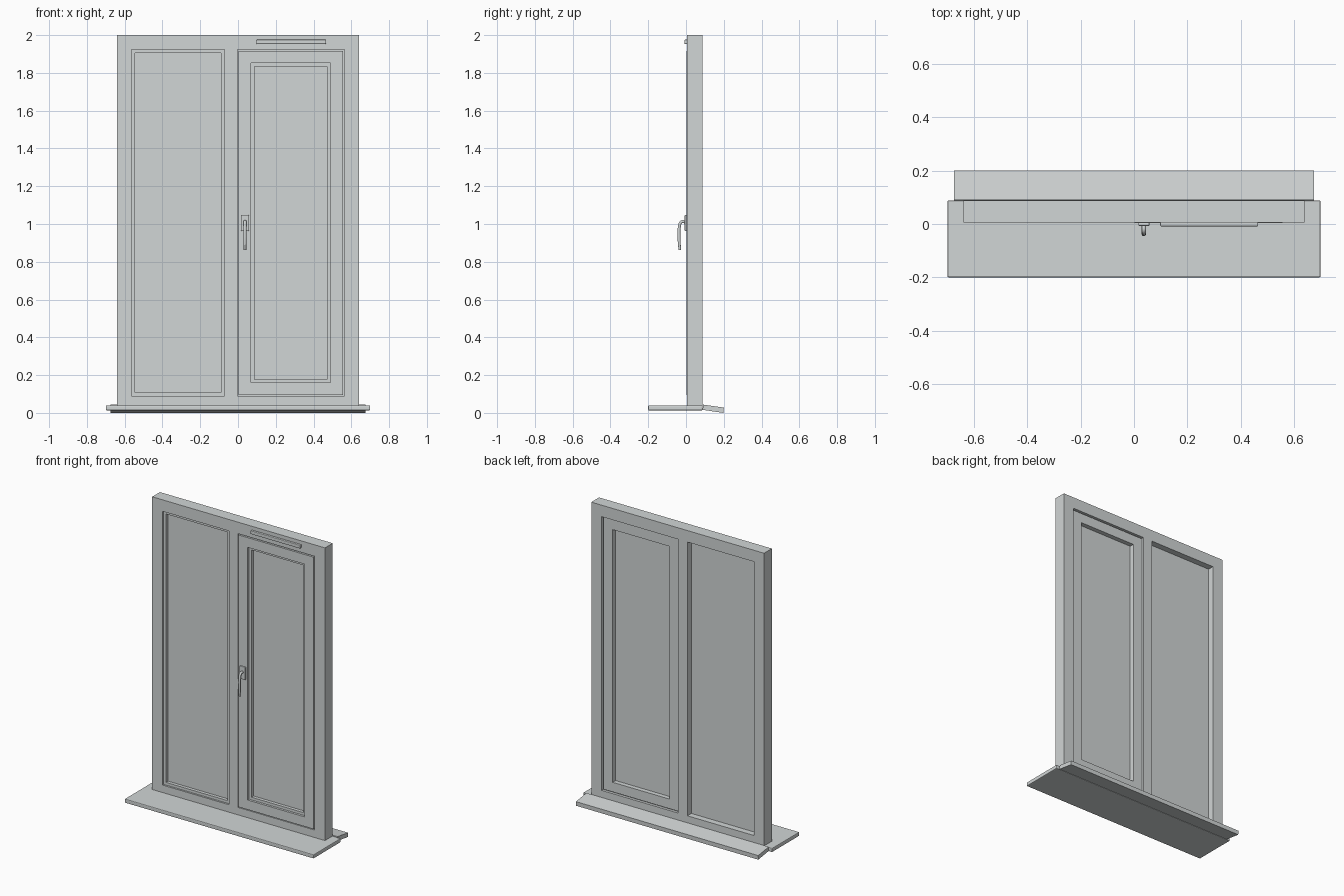
import bpy, bmesh

if "Cube" in bpy.data.objects:
    bpy.data.objects.remove(bpy.data.objects["Cube"])

grey = bpy.data.materials.new("pale_grey")
grey.diffuse_color = (0.64, 0.67, 0.67, 1)
grey.use_nodes = True
grey.node_tree.nodes["Principled BSDF"].inputs["Base Color"].default_value = grey.diffuse_color


def make(name, bm, bevel=0.0):
    bmesh.ops.recalc_face_normals(bm, faces=bm.faces)
    mesh = bpy.data.meshes.new(name)
    bm.to_mesh(mesh)
    bm.free()
    mesh.materials.append(grey)
    ob = bpy.data.objects.new(name, mesh)
    bpy.context.collection.objects.link(ob)
    if bevel:
        mod = ob.modifiers.new("bevel", 'BEVEL')
        mod.width = bevel
        mod.segments = 2
    return ob


def box(name, x0, x1, y0, y1, z0, z1, bevel=0.0):
    bm = bmesh.new()
    bmesh.ops.create_cube(bm, size=1)
    for v in bm.verts:
        v.co = ((x0 + x1) / 2 + v.co.x * (x1 - x0),
                (y0 + y1) / 2 + v.co.y * (y1 - y0),
                (z0 + z1) / 2 + v.co.z * (z1 - z0))
    return make(name, bm, bevel)


def ring(name, outer, inner, y0, y1):
    """Rectangular frame; rectangles are (x0, x1, z0, z1)."""
    bm = bmesh.new()
    loops = []
    for (x0, x1, z0, z1), y in ((outer, y0), (inner, y0), (inner, y1), (outer, y1)):
        loops.append([bm.verts.new((x, y, z))
                      for x, z in ((x0, z0), (x1, z0), (x1, z1), (x0, z1))])
    for k in range(4):
        a, b = loops[k], loops[(k + 1) % 4]
        for i in range(4):
            j = (i + 1) % 4
            bm.faces.new((a[i], a[j], b[j], b[i]))
    return make(name, bm)


def inset(rect, d):
    return (rect[0] + d, rect[1] - d, rect[2] + d, rect[3] - d)


# Outer frame and central mullion
FRONT, BACK = 0.006, 0.088
opening = (-0.564, 0.564, 0.09, 1.923)
ring("outer_frame", (-0.64, 0.64, 0.04, 2.0), opening, FRONT, BACK)
box("mullion", -0.072, -0.003, FRONT, BACK, 0.09, 1.923)

# Opening sash, separated from the frame by a narrow gap
sash = (0.002, 0.557, 0.096, 1.917)
sash_hole = (0.069, 0.489, 0.16, 1.852)
ring("sash", sash, sash_hole, 0.003, 0.077)
ring("sash_seal", (-0.003, 0.564, 0.09, 1.923), inset(sash, 0.002), 0.02, 0.07)

# Glazing beads and glass panes
fixed_hole = (-0.564, -0.072, 0.09, 1.923)
for side, hole in (("fixed", fixed_hole), ("sash", sash_hole)):
    ring(side + "_bead", hole, inset(hole, 0.018), 0.018, 0.042)
    x0, x1, z0, z1 = hole
    box(side + "_glass", x0, x1, 0.04, 0.046, z0, z1)

# Inner window board
box("inner_sill", -0.7, 0.7, -0.2, 0.088, 0.013, 0.04, 0.005)

# Sloping outer sill
bm = bmesh.new()
profile = ((0.088, 0.016), (0.199, 0.0), (0.2, 0.028), (0.09, 0.044))
ends = [[bm.verts.new((x, y, z)) for y, z in profile] for x in (-0.675, 0.675)]
bm.faces.new(ends[0])
bm.faces.new(ends[1])
for i in range(4):
    j = (i + 1) % 4
    bm.faces.new((ends[0][i], ends[0][j], ends[1][j], ends[1][i]))
make("outer_sill", bm)

# Trickle vent
box("vent", 0.098, 0.466, -0.009, 0.008, 1.953, 1.976, 0.004)

# Handle: backplate and curved lever
box("handle_plate", 0.016, 0.058, -0.007, 0.004, 0.963, 1.048, 0.003)
curve = bpy.data.curves.new("handle_lever", 'CURVE')
curve.dimensions = '3D'
curve.bevel_depth = 0.008
curve.bevel_resolution = 3
curve.use_fill_caps = True
curve.resolution_u = 6
spline = curve.splines.new('BEZIER')
path = ((0.0, 1.01, 1.0), (-0.025, 1.011, 1.0), (-0.035, 0.985, 1.0),
        (-0.037, 0.93, 1.05), (-0.033, 0.862, 0.85))
spline.bezier_points.add(len(path) - 1)
for p, (y, z, r) in zip(spline.bezier_points, path):
    p.co = (0.037, y, z)
    p.radius = r
    p.handle_left_type = p.handle_right_type = 'AUTO'
curve.materials.append(grey)
lever = bpy.data.objects.new("handle_lever", curve)
bpy.context.collection.objects.link(lever)
